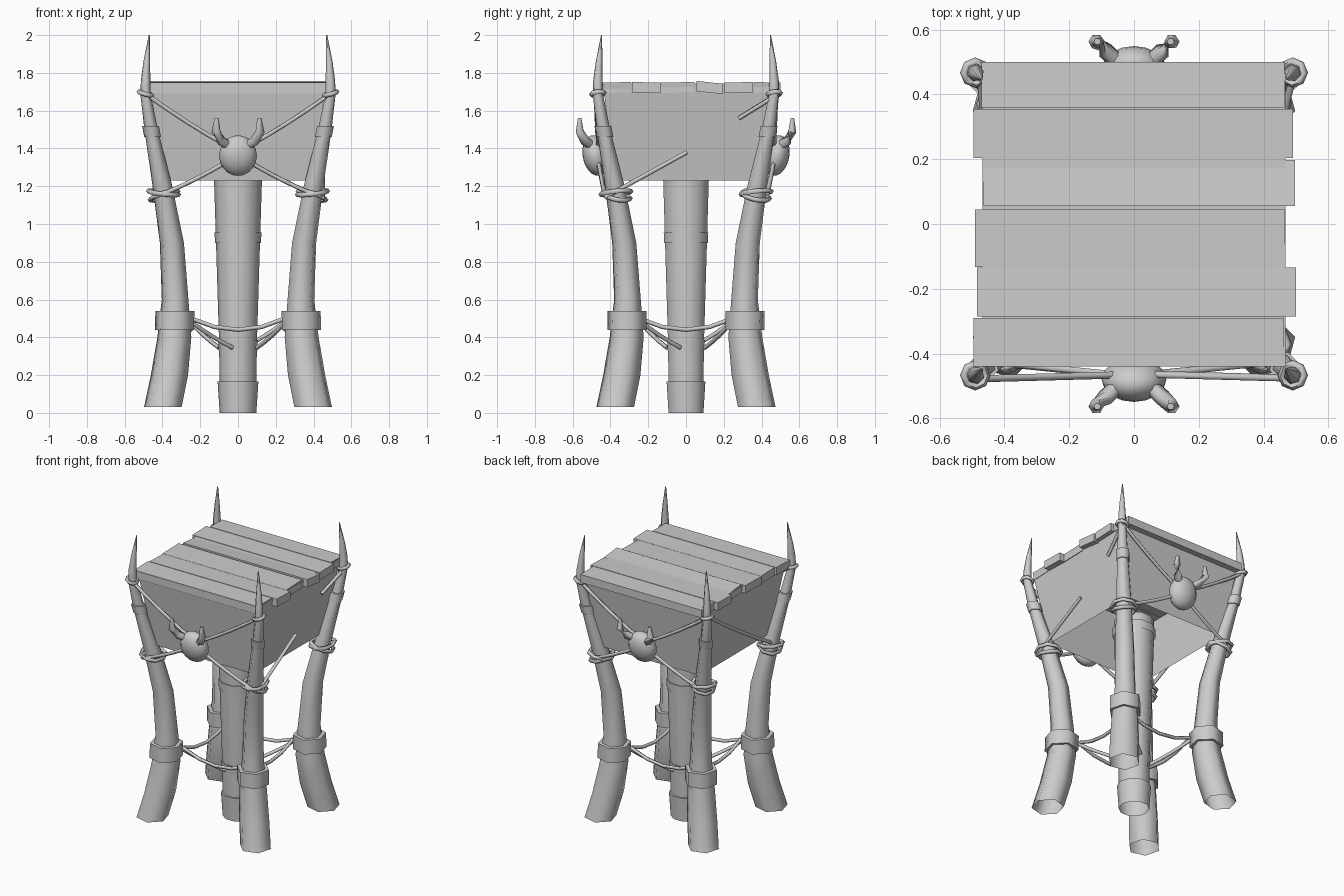
import bpy, bmesh, math
from mathutils import Vector, Matrix

cube = bpy.data.objects.get("Cube")
if cube:
    bpy.data.objects.remove(cube, do_unlink=True)

grey = bpy.data.materials.new("plain_grey")
grey.use_nodes = True
grey.diffuse_color = (0.6, 0.6, 0.6, 1)
grey.node_tree.nodes["Principled BSDF"].inputs["Base Color"].default_value = (0.6, 0.6, 0.6, 1)


def finish(name, bm, smooth=True):
    bmesh.ops.recalc_face_normals(bm, faces=bm.faces)
    mesh = bpy.data.meshes.new(name)
    bm.to_mesh(mesh)
    bm.free()
    mesh.materials.append(grey)
    obj = bpy.data.objects.new(name, mesh)
    bpy.context.collection.objects.link(obj)
    if smooth:
        bpy.ops.object.select_all(action='DESELECT')
        obj.select_set(True)
        bpy.context.view_layer.objects.active = obj
        bpy.ops.object.shade_smooth_by_angle(angle=math.radians(75))


def tube(name, points, radii, sides=6, level=False, closed=False, hollow=False, phase=0.0):
    """Sweep a polygon along a path; level keeps rings horizontal, hollow leaves the start open."""
    bm = bmesh.new()
    pts = [Vector(p) for p in points]
    if not isinstance(radii, (list, tuple)):
        radii = [radii] * len(pts)
    rings, last = [], len(pts) - 1
    for i, p in enumerate(pts):
        if closed:
            t = pts[(i + 1) % len(pts)] - pts[i - 1]
        else:
            t = pts[min(i + 1, last)] - pts[max(i - 1, 0)]
        t.normalize()
        if level:
            u, v = Vector((1, 0, 0)), Vector((0, 1, 0))
        else:
            up = Vector((0, 0, 1)) if abs(t.z) < 0.9 else Vector((0, 1, 0))
            u = t.cross(up).normalized()
            v = t.cross(u)
        angles = [phase + math.tau * k / sides for k in range(sides)]
        rings.append([bm.verts.new(p + radii[i] * (u * math.cos(a) + v * math.sin(a))) for a in angles])
    pairs = list(zip(rings, rings[1:]))
    if closed:
        pairs.append((rings[-1], rings[0]))
    for a, b in pairs:
        for k in range(sides):
            j = (k + 1) % sides
            bm.faces.new((a[k], a[j], b[j], b[k]))
    if not closed:
        bm.faces.new(rings[-1])
        if not hollow:
            bm.faces.new(rings[0])
    finish(name, bm)


def rope(name, a, b, sag=0.0, radius=0.012, steps=4):
    a, b = Vector(a), Vector(b)
    pts = [a.lerp(b, i / steps) - Vector((0, 0, sag * 4 * (i / steps) * (1 - i / steps)))
           for i in range(steps + 1)]
    tube(name, pts, radius, 5)


def loop(name, centre, size, tilt, radius=0.013):
    """Rope ring around a leg, tipped by a small slope in x and y."""
    pts = []
    for k in range(8):
        x, y = size * math.cos(math.tau * k / 8), size * math.sin(math.tau * k / 8)
        pts.append(Vector(centre) + Vector((x, y, tilt[0] * x + tilt[1] * y)))
    tube(name, pts, radius, 5, closed=True)


def box(name, low, high, size_low, size_high, centre, tilt=0.0, bottomless=False):
    bm = bmesh.new()
    bmesh.ops.create_cube(bm, size=1)
    if bottomless:
        under = [f for f in bm.faces if f.calc_center_median().z < -0.4]
        bmesh.ops.delete(bm, geom=under, context='FACES_ONLY')
    for v in bm.verts:
        s, z = (size_high, high) if v.co.z > 0 else (size_low, low)
        v.co = Vector((centre[0] + v.co.x * s[0], centre[1] + v.co.y * s[1], z + tilt * v.co.y))
    finish(name, bm, smooth=False)


# Tapered bin, open underneath, and its plank lid
box("bin_body", 1.23, 1.745, (0.77, 0.77), (0.936, 0.905), (0, 0.012), bottomless=True)
planks = [(-0.44, -0.29, -0.495, 0.463), (-0.285, -0.135, -0.485, 0.5), (-0.133, 0.045, -0.49, 0.465),
          (0.055, 0.197, -0.465, 0.497), (0.203, 0.355, -0.495, 0.49), (0.36, 0.5, -0.47, 0.465)]
for i, (y0, y1, x0, x1) in enumerate(planks):
    size = (x1 - x0, y1 - y0)
    box(f"lid_plank_{i + 1}", 1.695, 1.75, size, size, ((x0 + x1) / 2, (y0 + y1) / 2),
        -0.015 if i == 3 else 0.004 * (-1) ** i)

# Centre post with foot and bands
tube("centre_post", [(0, 0, 0.1), (0, 0, 0.4), (0, 0, 1.24), (0, 0, 1.37)],
     [0.096, 0.101, 0.127, 0.127], 10, level=True, hollow=True)
for name, z0, z1, r0, r1 in [("post_foot", 0, 0.165, 0.097, 0.108), ("post_low_band", 0.33, 0.385, 0.102, 0.105),
                             ("post_high_band", 0.9, 0.955, 0.122, 0.124), ("post_top_band", 1.25, 1.31, 0.137, 0.138)]:
    tube(name, [(0, 0, z0), (0, 0, z1)], [r0, r1], 10, level=True, hollow=True)

# Curved tusk legs: height, offset from the middle, radius
LEG = [(0.03, 0.398, 0.103), (0.2, 0.363, 0.102), (0.4, 0.337, 0.093), (0.6, 0.333, 0.073), (0.9, 0.35, 0.066),
       (1.2, 0.4, 0.054), (1.5, 0.46, 0.037), (1.69, 0.49, 0.028), (1.76, 0.489, 0.026),
       (1.86, 0.483, 0.018), (2.0, 0.47, 0.003)]
INSET = 0.023


def leg_at(z, sx, sy):
    for (z0, a, _), (z1, b, _) in zip(LEG, LEG[1:]):
        if z <= z1:
            d = a + (b - a) * (z - z0) / (z1 - z0)
            return Vector((sx * d, sy * (d - INSET), z))


CORNERS = [(-1, -1), (1, -1), (1, 1), (-1, 1)]
for sx, sy in CORNERS:
    tag = ("front" if sy < 0 else "back") + ("_left" if sx > 0 else "_right")
    turn = math.atan2(sy, sx)
    tube("leg_" + tag, [leg_at(z, sx, sy) for z, _, _ in LEG], [r for _, _, r in LEG],
         level=True, hollow=True, phase=turn)
    tube("leg_band_" + tag, [leg_at(0.44, sx, sy), leg_at(0.54, sx, sy)], 0.107, level=True, phase=turn)
    tube("tip_band_" + tag, [leg_at(1.46, sx, sy), leg_at(1.52, sx, sy)], 0.046, level=True, phase=turn)
    loop("high_loop_" + tag, leg_at(1.69, sx, sy), 0.034, (0.3 * sx, 0.1))
    loop("low_loop_a_" + tag, leg_at(1.165, sx, sy), 0.08, (0.12 * sx, 0.1))
    loop("low_loop_b_" + tag, leg_at(1.15, sx, sy), 0.074, (-0.3 * sx, -0.2))

# Low ropes: leg to leg, and each leg to the post
for i, (sx, sy) in enumerate(CORNERS):
    nx, ny = CORNERS[(i + 1) % 4]
    rope(f"low_rope_{i + 1}", (sx * 0.25, sy * 0.25, 0.5), (nx * 0.25, ny * 0.25, 0.5), 0.06)
    end = Matrix.Rotation(i * math.pi / 2, 3, 'Z') @ Vector((-0.03, -0.1, 0.345))
    rope(f"post_rope_{i + 1}", (sx * 0.26, sy * 0.25, 0.49), end, 0.008)

# Flattened, leaning knob with horns and four ropes, on the front and the back
for side, sy in (("front", -1), ("back", 1)):
    bm = bmesh.new()
    bmesh.ops.create_uvsphere(bm, u_segments=16, v_segments=10, radius=1)
    bm.transform(Matrix.Translation((0, sy * 0.48, 1.362)) @ Matrix.Rotation(-sy * 0.2, 4, 'X')
                 @ Matrix.Diagonal((0.1, 0.067, 0.109, 1)))
    finish("knob_" + side, bm)
    for sx in (-1, 1):
        tag = side + ("_left" if sx > 0 else "_right")
        tube("horn_" + tag, [(sx * 0.05, sy * 0.5, 1.415), (sx * 0.088, sy * 0.535, 1.44),
                             (sx * 0.117, sy * 0.563, 1.49), (sx * 0.113, sy * 0.563, 1.56)],
             [0.024, 0.026, 0.024, 0.011])
        top, low = leg_at(1.69, sx, sy), leg_at(1.16, sx, sy)
        rope("upper_rope_" + tag, top + Vector((0, sy * 0.01, 0)), (sx * 0.05, sy * 0.465, 1.41), 0.01)
        rope("lower_rope_" + tag, low + Vector((0, sy * 0.06, 0)), (sx * 0.05, sy * 0.465, 1.335), 0.008)

# Loose side ropes
rope("loose_rope_low", (0.45, -0.43, 1.14), (0.445, 0.005, 1.38))
rope("loose_rope_high", (0.5, 0.49, 1.69), (0.45, 0.28, 1.56))
rope("side_rope", (-0.472, 0.45, 1.69), (-0.415, -0.39, 1.16), 0.015)
